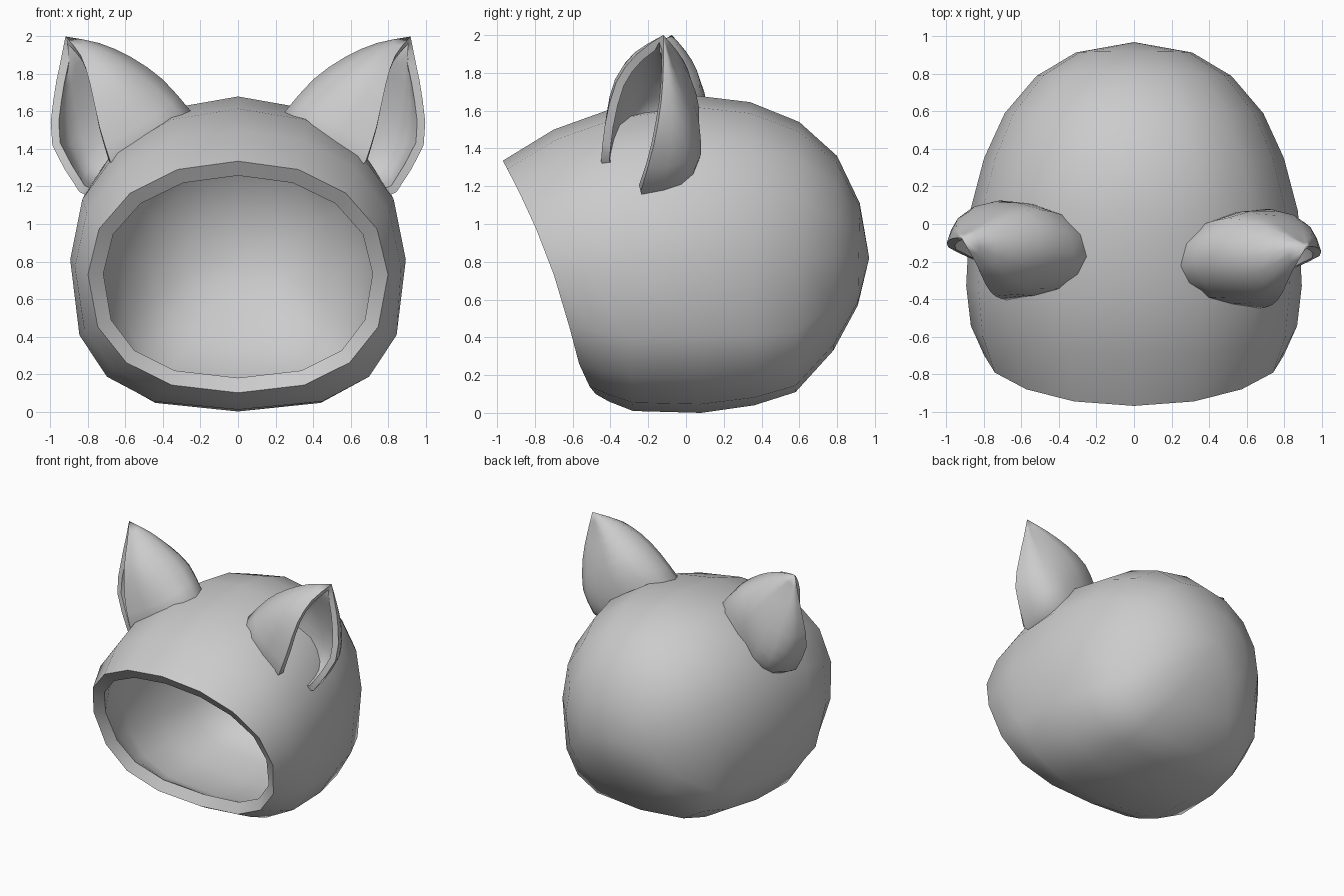
import bpy, math
from mathutils import Vector

if "Cube" in bpy.data.objects:
    bpy.data.objects.remove(bpy.data.objects["Cube"])


def finish(name, verts, faces, thickness, angle):
    """Make a shell object, thickened inward, smooth with sharp rim edges."""
    me = bpy.data.meshes.new(name)
    me.from_pydata(verts, [], faces)
    me.update()
    ob = bpy.data.objects.new(name, me)
    bpy.context.collection.objects.link(ob)
    mod = ob.modifiers.new("thickness", 'SOLIDIFY')
    mod.thickness, mod.offset = thickness, -1
    bpy.ops.object.select_all(action='DESELECT')
    ob.select_set(True)
    bpy.context.view_layer.objects.active = ob
    bpy.ops.object.convert(target='MESH')
    bpy.ops.object.shade_smooth_by_angle(angle=math.radians(angle))
    return ob


# Hood: rings from the face opening to the back
# (y top, z top, y bottom, z bottom, half width, z of widest point, bow, squareness below)
RINGS = [
    (-0.97, 1.335, -0.55, 0.10, 0.80, 0.73, 0.065, 2.35),
    (-0.70, 1.50, -0.43, 0.06, 0.87, 0.77, 0.02, 2.6),
    (-0.38, 1.615, -0.28, 0.01, 0.895, 0.81, 0.0, 2.8),
    (0.05, 1.68, 0.08, 0.00, 0.875, 0.83, 0.0, 2.8),
    (0.34, 1.645, 0.36, 0.04, 0.80, 0.83, 0.0, 3.0),
    (0.60, 1.54, 0.58, 0.11, 0.69, 0.83, 0.0, 3.3),
    (0.80, 1.36, 0.78, 0.33, 0.52, 0.82, 0.0, 2.6),
    (0.92, 1.11, 0.91, 0.57, 0.31, 0.82, 0.0, 2.2),
]
N = 16


def spow(v, p):
    return math.copysign(abs(v) ** p, v)


verts, faces = [], []
for yt, zt, yb, zb, w, zc, bow, sq in RINGS:
    for i in range(N):
        a = 2 * math.pi * i / N
        s, c = math.sin(a), math.cos(a)
        p = 2 / (2.1 if c > 0 else sq)
        z = zc + spow(c, p) * ((zt - zc) if c > 0 else (zc - zb))
        f = (z - zb) / (zt - zb)
        y = yb + (yt - yb) * f + 4 * bow * f * (1 - f)
        y += 1.1 * bow * max(0, -c) ** 6  # chin curls back
        verts.append((w * spow(s, p), y, z))
for r in range(len(RINGS) - 1):
    for i in range(N):
        j = (i + 1) % N
        faces.append((r * N + i, r * N + j, (r + 1) * N + j, (r + 1) * N + i))
verts.append((0, 0.97, 0.82))
last = (len(RINGS) - 1) * N
faces += [(last + i, last + (i + 1) % N, len(verts) - 1) for i in range(N)]
finish("hood", verts, faces, 0.09, 60)

# Ear: curves from base to tip, ordered from front edge around the back to rear edge
TIP = (0.92, -0.12, 2.0)
CURVES = [
    [(0.68, -0.45, 1.33), (0.74, -0.43, 1.52), (0.79, -0.37, 1.75), (0.84, -0.26, 1.90)],
    [(0.37, -0.39, 1.50), (0.51, -0.39, 1.65), (0.64, -0.36, 1.79), (0.75, -0.27, 1.91)],
    [(0.25, -0.22, 1.60), (0.40, -0.19, 1.77), (0.57, -0.18, 1.89), (0.74, -0.15, 1.965)],
    [(0.37, 0.00, 1.58), (0.49, 0.03, 1.71), (0.64, 0.01, 1.82), (0.79, -0.05, 1.92)],
    [(0.71, 0.08, 1.37), (0.76, 0.07, 1.53), (0.82, 0.01, 1.72), (0.88, -0.07, 1.87)],
    [(0.84, -0.02, 1.24), (0.92, 0.00, 1.42), (0.95, -0.04, 1.65), (0.94, -0.08, 1.83)],
    [(0.845, -0.24, 1.17), (0.99, -0.17, 1.42), (0.985, -0.13, 1.66), (0.95, -0.12, 1.85)],
]


def spline(pts, steps):
    """Smooth curve through the points."""
    q = [2 * pts[0] - pts[1]] + pts + [2 * pts[-1] - pts[-2]]
    out = []
    for a, b, c, d in zip(q, q[1:], q[2:], q[3:]):
        for k in range(steps):
            t = k / steps
            out.append(0.5 * (2 * b + (c - a) * t + (2 * a - 5 * b + 4 * c - d) * t * t
                              + (3 * b - a - 3 * c + d) * t ** 3))
    return out + [pts[-1]]


def ear(name, side, shift):
    core = Vector((0.1, -0.1, 0.85))
    cols = []
    for c in CURVES:
        pts = [Vector(p) for p in c] + [Vector(TIP)]
        line = spline(pts, 2)[:-1]
        cols.append([core + (pts[0] - core) * 0.91] + line)  # root sunk into the hood
    rows = [spline(list(r), 2) for r in zip(*cols)]
    m = len(rows[0])
    vs = [p for r in rows for p in r] + [Vector(TIP)]
    fs = []
    for r in range(len(rows)):
        for i in range(m - 1):
            a, b = r * m + i, r * m + i + 1
            if r < len(rows) - 1:
                fs.append((a, a + m, b + m, b))
            else:
                fs.append((a, len(vs) - 1, b))
    vs = [(side * p.x, p.y + shift, p.z) for p in vs]
    if side < 0:
        fs = [f[::-1] for f in fs]
    finish(name, vs, fs, 0.045, 60)


ear("right_ear", 1, 0.0)
ear("left_ear", -1, 0.045)
